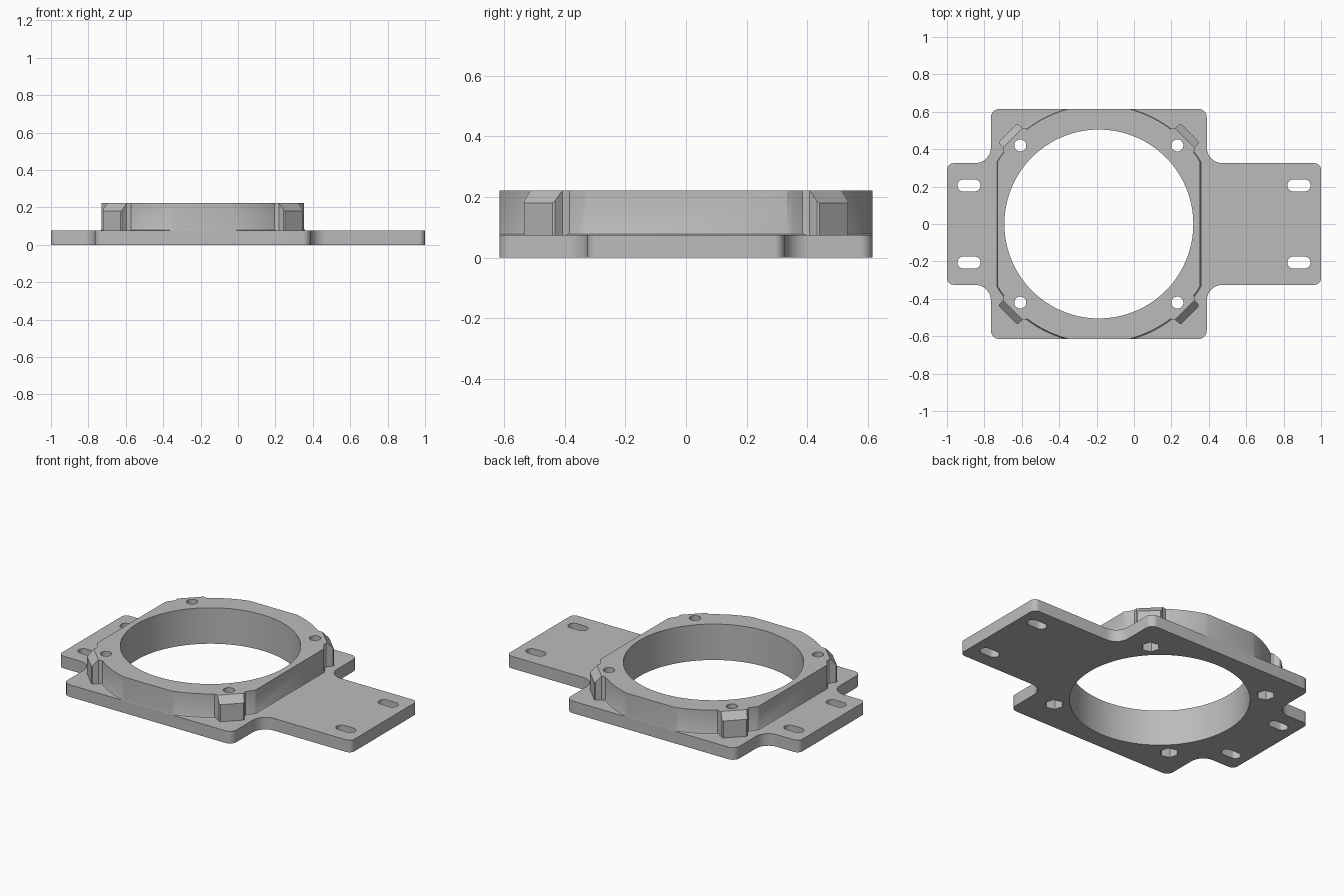
import bpy, bmesh, math
from mathutils import Vector

cube = bpy.data.objects.get("Cube")
if cube:
    bpy.data.objects.remove(cube, do_unlink=True)

grey = bpy.data.materials.new("light_grey")
grey.use_nodes = True
grey.diffuse_color = (0.5, 0.5, 0.5, 1)
grey.node_tree.nodes["Principled BSDF"].inputs["Base Color"].default_value = (0.5, 0.5, 0.5, 1)

CX = -0.188                    # centre of the ring along x
BASE, TOP = 0.075, 0.222       # plate top and collar top
HALF_Y = 0.615
BORE = 0.505


def loft(name, layers):
    """Closed solid through outlines of equal length, given as (outline, z)."""
    bm = bmesh.new()
    rings = [[bm.verts.new((x, y, z)) for x, y in pts] for pts, z in layers]
    for low, high in zip(rings, rings[1:]):
        for i in range(len(low)):
            j = (i + 1) % len(low)
            bm.faces.new((low[i], low[j], high[j], high[i]))
    bm.faces.new(rings[0][::-1])
    bm.faces.new(rings[-1])
    bmesh.ops.recalc_face_normals(bm, faces=bm.faces)
    mesh = bpy.data.meshes.new(name)
    bm.to_mesh(mesh)
    bm.free()
    obj = bpy.data.objects.new(name, mesh)
    mesh.materials.append(grey)
    bpy.context.collection.objects.link(obj)
    return obj


def circle(x, y, r, n, turn=0.0):
    return [(x + r * math.cos(turn + math.tau * i / n),
             y + r * math.sin(turn + math.tau * i / n)) for i in range(n)]


def rounded(corners, steps=8):
    """Round the right-angled corners (x, y, radius) of an outline."""
    pts = []
    for i, (x, y, r) in enumerate(corners):
        p = Vector((x, y))
        a = (Vector(corners[i - 1][:2]) - p).normalized()
        b = (Vector(corners[(i + 1) % len(corners)][:2]) - p).normalized()
        for k in range(steps + 1):
            t = math.pi / 2 * k / steps
            pts.append(tuple(p + r * (a * (1 - math.sin(t)) + b * (1 - math.cos(t)))))
    return pts


def collar_outline(grow):
    """Circle with flats on all four sides, in line with the plate at front and back."""
    r, flat = 0.636 + grow, 0.542 + grow
    a1, a2 = math.acos(flat / r), math.asin(HALF_Y / r)
    arc = [a1 + (a2 - a1) * i / 20 for i in range(21)]
    back = [math.pi - a for a in reversed(arc)]
    angles = arc + back + [a + math.pi for a in arc + back]
    return [(CX + r * math.cos(a), r * math.sin(a)) for a in angles]


# Base plate: square centre with a wing on each side
xl, xr, wing = CX - 0.577, CX + 0.577, 0.325
half = [(1, -wing, 0.035), (1, wing, 0.035), (xr, wing, 0.085), (xr, HALF_Y, 0.045),
        (xl, HALF_Y, 0.045), (xl, wing, 0.085), (-1, wing, 0.035)]
front = [(x, -y, r) for x, y, r in reversed(half[1:])]
outline = rounded(half + front[:-1])
parts = [loft("base_plate", [(outline, 0), (outline, BASE)])]

# Raised collar with a small fillet at its foot
parts.append(loft("collar", [(collar_outline(g), z) for g, z in
                             ((0.01, BASE), (0.003, BASE + 0.003),
                              (0, BASE + 0.01), (0, TOP))]))

# Corner lugs with flared necks and sloped tops
side = [(0.62, 0.092), (0.638, 0.084), (0.65, 0.074), (0.683, 0.072), (0.689, 0.066)]
plan = [(u, -v) for u, v in side] + side[::-1]
for label, turn in (("back_left", 45), ("back_right", 135),
                    ("front_right", 225), ("front_left", 315)):
    a = math.radians(turn)
    c, s = math.cos(a), math.sin(a)
    pts = [(CX + u * c - v * s, u * s + v * c) for u, v in plan]
    lug = loft("lug_" + label, [(pts, BASE), (pts, TOP)])
    bm = bmesh.new()
    bm.from_mesh(lug.data)
    cut = bmesh.ops.bisect_plane(bm, geom=bm.verts[:] + bm.edges[:] + bm.faces[:],
                                 plane_co=(CX + 0.65 * c, 0.65 * s, TOP),
                                 plane_no=(c, s, 0.93), clear_outer=True)
    rim = [e for e in bm.edges if e.is_boundary]
    bmesh.ops.holes_fill(bm, edges=rim)
    bmesh.ops.recalc_face_normals(bm, faces=bm.faces)
    bm.to_mesh(lug.data)
    bm.free()
    parts.append(lug)

# Cutters: bore, screw holes, nut pockets and wing slots
cutters = []


def cutter(pts, z):
    obj = loft("cutter", [(pts, -0.1), (pts, z)])
    obj.hide_render = True
    cutters.append(obj)


cutter(circle(CX, 0, BORE, 128), 0.4)
for sx in (-1, 1):
    for sy in (-1, 1):
        x, y = CX + sx * 0.42, sy * 0.42
        cutter(circle(x, y, 0.032, 32), 0.4)
        cutter(circle(x, y, 0.052, 6, math.pi / 4), 0.15)
        w, h = 0.062, 0.032
        x, y = sx * 0.882, sy * 0.206
        cutter(rounded([(x - w, y - h, h), (x + w, y - h, h),
                        (x + w, y + h, h * 0.99), (x - w, y + h, h * 0.99)]), 0.4)

for part in parts:
    bpy.ops.object.select_all(action="DESELECT")
    bpy.context.view_layer.objects.active = part
    part.select_set(True)
    for tool in cutters:
        mod = part.modifiers.new("cut", "BOOLEAN")
        mod.operation = "DIFFERENCE"
        mod.solver = "EXACT"
        mod.object = tool
        bpy.ops.object.modifier_apply(modifier=mod.name)
    bpy.ops.object.shade_smooth_by_angle(angle=math.radians(30))

for tool in cutters:
    bpy.data.objects.remove(tool, do_unlink=True)
